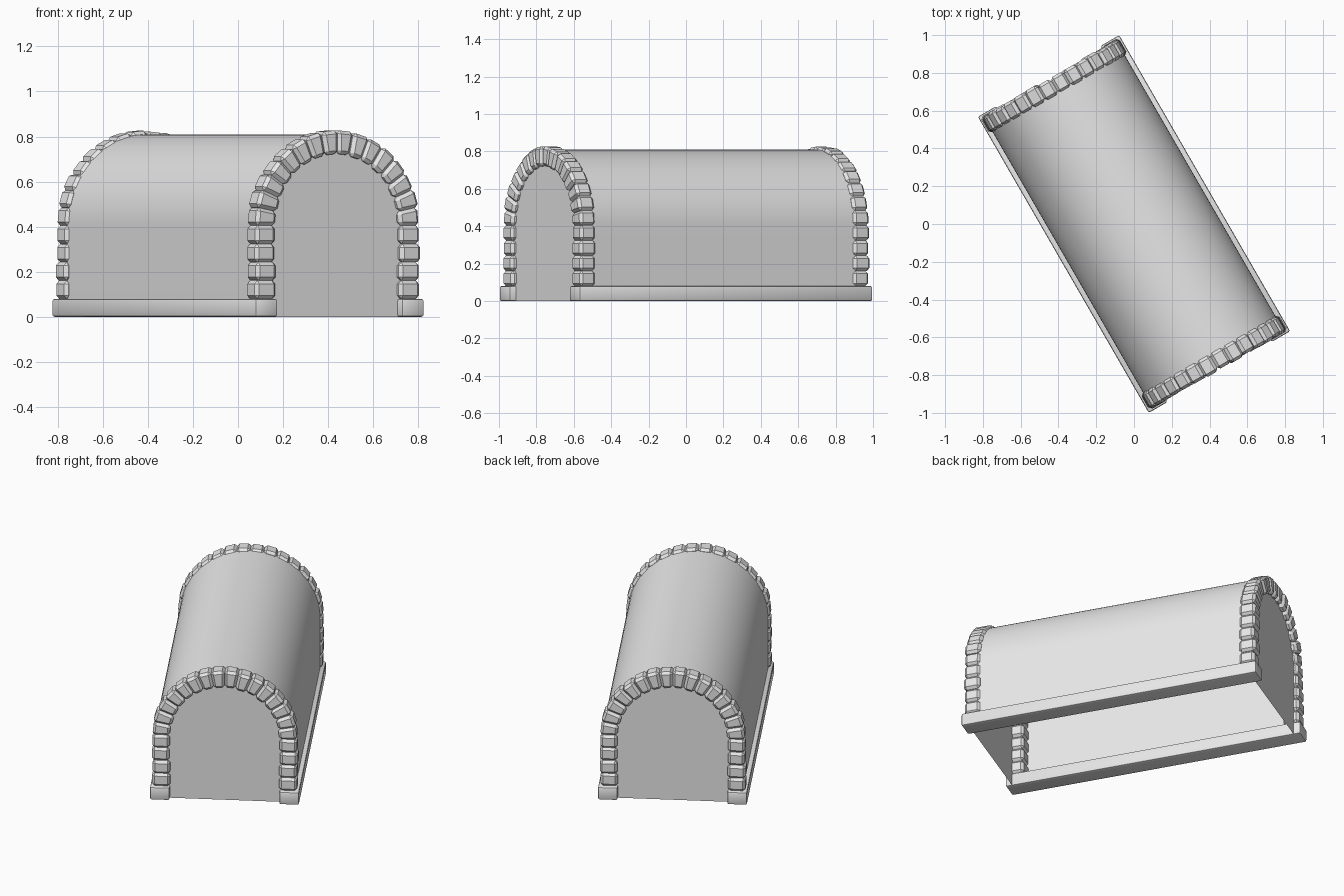
import bpy, bmesh, math, random
from mathutils import Vector

if "Cube" in bpy.data.objects:
    bpy.data.objects.remove(bpy.data.objects["Cube"])

random.seed(4)
TURN = math.radians(30)      # whole model is turned about z
SPRING = 0.405               # height where the arch starts
BASE_H = 0.08

stone = bpy.data.materials.new("grey_stone")
stone.diffuse_color = (0.8, 0.8, 0.8, 1)
stone.use_nodes = True
stone.node_tree.nodes["Principled BSDF"].inputs["Base Color"].default_value = stone.diffuse_color


def finish(name, bm, angle=30):
    bmesh.ops.recalc_face_normals(bm, faces=bm.faces[:])
    me = bpy.data.meshes.new(name)
    bm.to_mesh(me)
    bm.free()
    me.materials.append(stone)
    ob = bpy.data.objects.new(name, me)
    bpy.context.collection.objects.link(ob)
    ob.rotation_euler.z = TURN
    bpy.ops.object.select_all(action='DESELECT')
    ob.select_set(True)
    bpy.context.view_layer.objects.active = ob
    bpy.ops.object.shade_smooth_by_angle(angle=math.radians(angle))
    return ob


def add_block(bm, corners, bevel, segments=1):
    """Six-sided block from 4 front corners followed by 4 back corners."""
    part = bmesh.new()
    v = [part.verts.new(c) for c in corners]
    for f in ((0, 1, 2, 3), (7, 6, 5, 4), (0, 4, 5, 1),
              (1, 5, 6, 2), (2, 6, 7, 3), (3, 7, 4, 0)):
        part.faces.new([v[i] for i in f])
    bmesh.ops.recalc_face_normals(part, faces=part.faces[:])
    bmesh.ops.bevel(part, geom=part.edges[:], offset=bevel, segments=segments,
                    profile=0.5, affect='EDGES')
    tmp = bpy.data.meshes.new("tmp")
    part.to_mesh(tmp)
    part.free()
    bm.from_mesh(tmp)
    bpy.data.meshes.remove(tmp)


# Barrel vault: thin shell, closed ends, open underneath
R, END = 0.405, 0.865
profile = [(R, 0)]
profile += [(R * math.cos(math.pi * i / 48), SPRING + R * math.sin(math.pi * i / 48))
            for i in range(49)]
profile += [(-R, 0)]
bm = bmesh.new()
front = [bm.verts.new((x, -END, z)) for x, z in profile]
back = [bm.verts.new((x, END, z)) for x, z in profile]
for i in range(len(profile) - 1):
    bm.faces.new((front[i], back[i], back[i + 1], front[i + 1]))
bm.faces.new(front)
bm.faces.new(back[::-1])
finish("vault_shell", bm)

# Base kerbs along both long sides
for side, label in ((-1, "left"), (1, "right")):
    bm = bmesh.new()
    a, b = 0.432 * side, 0.318 * side
    c = [(x, y, z) for y in (-0.905, 0.905)
         for x, z in ((a, 0), (b, 0), (b, BASE_H), (a, BASE_H))]
    add_block(bm, c, 0.01, 2)
    finish(label + "_base_kerb", bm)


def ring_point(t, r):
    """t < 0: right pier, 0..1: arch, > 1: left pier (unit = pier height)."""
    pier = SPRING - BASE_H
    if t < 0:
        return r, SPRING + t * pier
    if t > 1:
        return -r, SPRING - (t - 1) * pier
    return r * math.cos(math.pi * t), SPRING + r * math.sin(math.pi * t)


# Stone arch rings at both ends: 4 stones per pier and 16 in the arch
steps = [-1 + i / 4 for i in range(4)] + [i / 16 for i in range(17)]
steps += [1 + (i + 1) / 4 for i in range(4)]
for end, label in ((-1, "front"), (1, "back")):
    bm = bmesh.new()
    for t0, t1 in zip(steps, steps[1:]):
        outer = 0.421 + random.uniform(-0.003, 0.003)
        inner = 0.318 + random.uniform(-0.003, 0.003)
        face = 0.893 + random.uniform(-0.004, 0.004)
        c = []
        for y in (face, 0.797):
            for t, r in ((t0, inner), (t0, outer), (t1, outer), (t1, inner)):
                x, z = ring_point(t, r)
                c.append(Vector((x, y * end, z)))
        add_block(bm, c, 0.015)
    finish(label + "_arch_stones", bm, 20)
